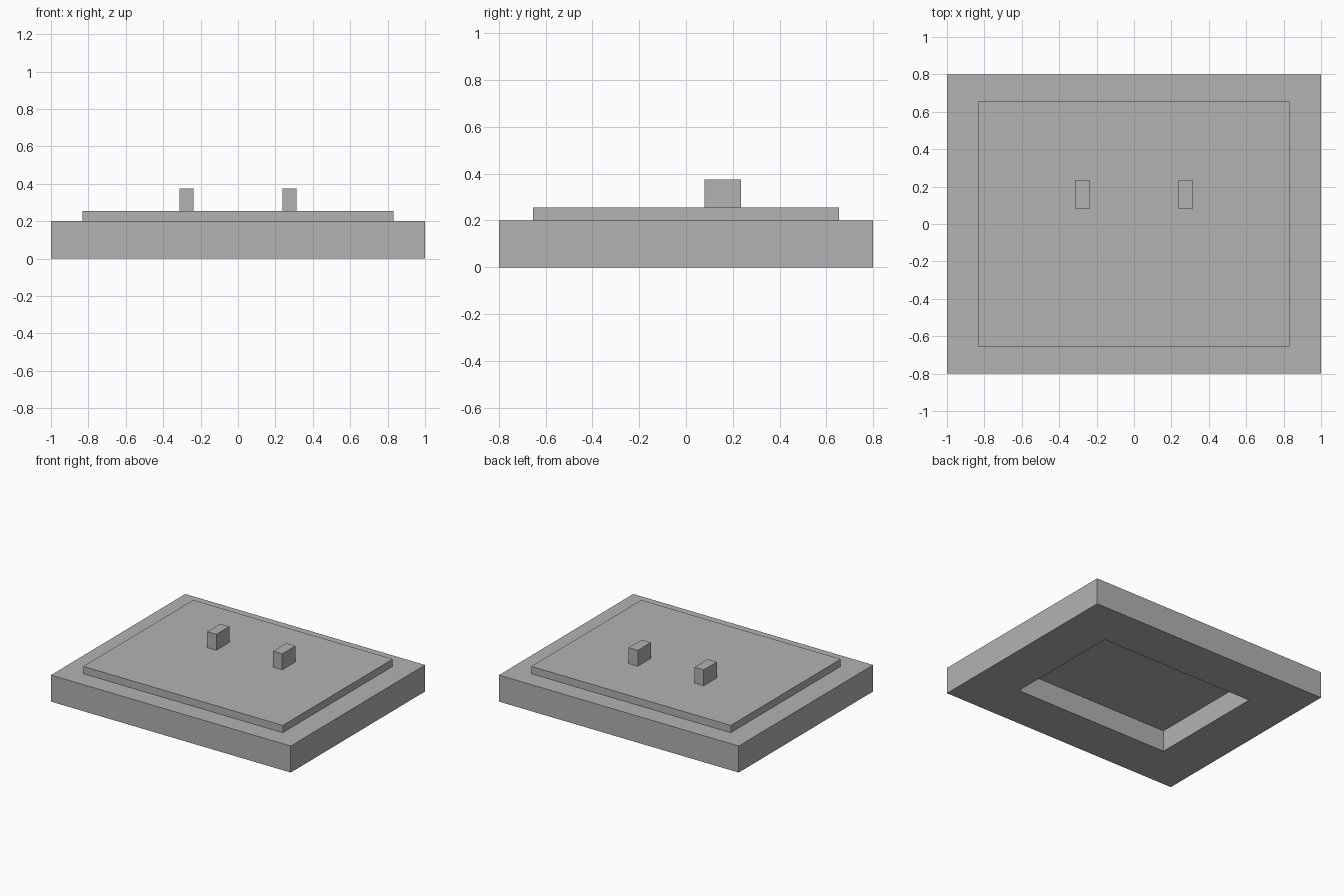
import bpy
import bmesh
from math import copysign
from mathutils import Matrix, Vector

if "Cube" in bpy.data.objects:
    bpy.data.objects.remove(bpy.data.objects["Cube"], do_unlink=True)

# Single grey material
grey = bpy.data.materials.new("light_grey")
grey.use_nodes = True
colour = (0.448, 0.448, 0.448, 1)
grey.diffuse_color = colour
grey.node_tree.nodes["Principled BSDF"].inputs["Base Color"].default_value = colour


def box_mesh(low, high):
    low, high = Vector(low), Vector(high)
    bm = bmesh.new()
    bmesh.ops.create_cube(bm, size=1, matrix=Matrix.LocRotScale((low + high) / 2, None, high - low))
    return bm


def finish(bm, name):
    mesh = bpy.data.meshes.new(name)
    bm.to_mesh(mesh)
    bm.free()
    mesh.materials.append(grey)
    bpy.context.collection.objects.link(bpy.data.objects.new(name, mesh))


# Base slab with a rectangular recess in its underside
base = box_mesh((-1, -0.8, 0), (1, 0.8, 0.2))
base.faces.ensure_lookup_table()
bottom = min(base.faces, key=lambda f: f.calc_center_median().z)
bmesh.ops.inset_individual(base, faces=[bottom], thickness=0.3)
for v in bottom.verts:
    v.co.x = copysign(0.645, v.co.x)
    v.co.y = copysign(0.455, v.co.y)
recess = bmesh.ops.extrude_discrete_faces(base, faces=[bottom])["faces"][0]
for v in recess.verts:
    v.co.z = 0.16
finish(base, "base_slab")

# Raised plate on the slab
finish(box_mesh((-0.832, -0.655, 0.2), (0.832, 0.655, 0.255)), "raised_plate")

# Pair of upright pegs
for side, name in ((1, "left_peg"), (-1, "right_peg")):
    x = side * 0.275
    finish(box_mesh((x - 0.038, 0.08, 0.255), (x + 0.038, 0.236, 0.375)), name)
